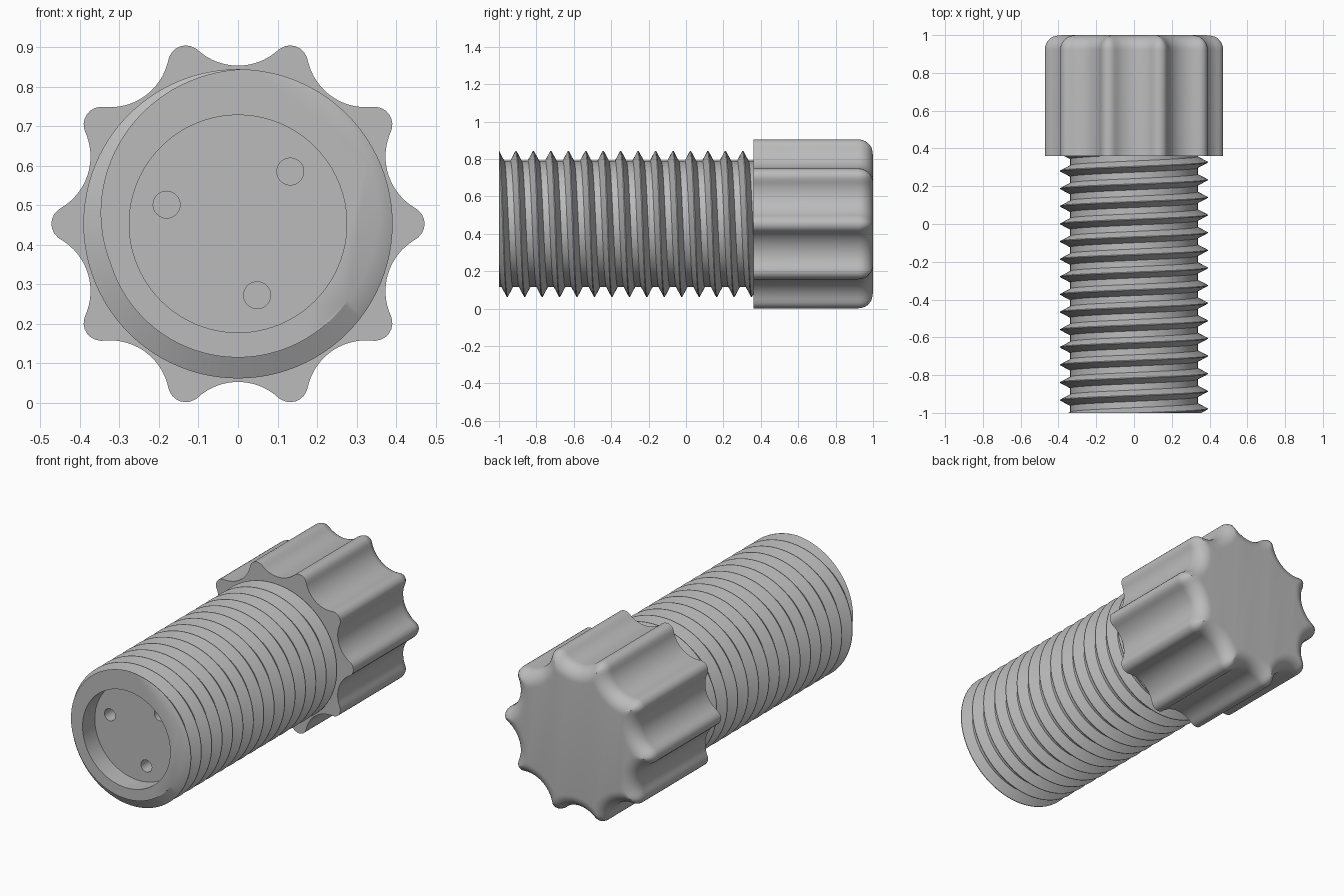
import bpy, bmesh, math
from mathutils import Vector

cube = bpy.data.objects.get("Cube")
if cube:
    bpy.data.objects.remove(cube, do_unlink=True)

AXIS_Z = 0.453
FRONT, COLLAR, BACK = -1.0, 0.36, 1.0

grey = bpy.data.materials.new("plain grey")
grey.use_nodes = True
tone = (0.5, 0.5, 0.5, 1)
grey.diffuse_color = tone
grey.node_tree.nodes["Principled BSDF"].inputs["Base Color"].default_value = tone


def around(radius, angle, y):
    """Point around the bolt axis; angle runs from the top towards +x."""
    return (radius * math.sin(angle), y, AXIS_Z + radius * math.cos(angle))


def finish(bm, name):
    bmesh.ops.recalc_face_normals(bm, faces=bm.faces)
    mesh = bpy.data.meshes.new(name)
    bm.to_mesh(mesh)
    bm.free()
    mesh.materials.append(grey)
    obj = bpy.data.objects.new(name, mesh)
    bpy.context.collection.objects.link(obj)
    return obj


def select(obj):
    bpy.ops.object.select_all(action='DESELECT')
    obj.select_set(True)
    bpy.context.view_layer.objects.active = obj


def smooth(obj, degrees):
    select(obj)
    bpy.ops.object.shade_smooth_by_angle(angle=math.radians(degrees))


def bore(target, x, z, radius, start, end, sides):
    """Cut a round hole along y."""
    bpy.ops.mesh.primitive_cylinder_add(
        vertices=sides, radius=radius, depth=end - start,
        location=(x, (start + end) / 2, z), rotation=(math.pi / 2, 0, 0))
    cutter = bpy.context.object
    cutter.name = "hole_cutter"
    cutter.hide_render = True
    cutter.data.materials.append(grey)
    select(target)
    mod = target.modifiers.new("hole", 'BOOLEAN')
    mod.operation = 'DIFFERENCE'
    mod.solver = 'EXACT'
    mod.object = cutter
    bpy.ops.object.modifier_apply(modifier=mod.name)
    bpy.data.objects.remove(cutter, do_unlink=True)


# Threaded shaft: a right-handed helical strip, trimmed and capped at both ends
PITCH, ROOT, CREST = 0.0933, 0.338, 0.391
STEPS, TURNS = 96, 19
CREST_START = -0.909 - 3 * PITCH
section = [(-0.03, ROOT), (-0.002, CREST), (0.002, CREST), (0.03, ROOT),
           (PITCH - 0.03, ROOT)]
bm = bmesh.new()
previous = None
for i in range(STEPS * TURNS + 1):
    turn = i / STEPS
    row = [bm.verts.new(around(r, turn * math.tau, CREST_START + turn * PITCH + dy))
           for dy, r in section]
    if previous:
        for a in range(len(row) - 1):
            bm.faces.new((previous[a], previous[a + 1], row[a + 1], row[a]))
    previous = row
bmesh.ops.remove_doubles(bm, verts=bm.verts, dist=0.0001)
for y, direction in ((FRONT, -1), (COLLAR + 0.01, 1)):
    bmesh.ops.bisect_plane(bm, geom=bm.verts[:] + bm.edges[:] + bm.faces[:], dist=0.00001,
                           plane_co=Vector((0, y, 0)), plane_no=Vector((0, direction, 0)),
                           clear_outer=True)
bmesh.ops.holes_fill(bm, edges=[e for e in bm.edges if e.is_boundary], sides=0)
shaft = finish(bm, "threaded_shaft")

# Round recess in the shaft end, with three small holes in its floor
FLOOR = FRONT + 0.11
bore(shaft, 0, AXIS_Z, 0.275, FRONT - 0.1, FLOOR, 96)
for k in range(3):
    a = math.radians(45 + 120 * k)
    bore(shaft, 0.187 * math.cos(a), AXIS_Z + 0.187 * math.sin(a),
         0.034, FLOOR - 0.05, FLOOR + 0.1, 32)
smooth(shaft, 30)

# Knob: ten round lobes joined by tangent hollows, with a rolled rear edge
LOBES, PER_LOBE = 10, 24
LOBE_AT, LOBE_R, HOLLOW_R, VALLEY = 0.427, 0.045, 0.151, 0.40
HALF = math.pi / LOBES


def knob_radius(angle, inset):
    """Outline radius at an angle measured from a lobe, moved inwards by inset."""
    from_lobe = abs((angle + HALF) % (2 * HALF) - HALF)
    from_valley = HALF - from_lobe
    centre = Vector((VALLEY + HOLLOW_R, 0))
    lobe = Vector((LOBE_AT * math.cos(HALF), LOBE_AT * math.sin(HALF)))
    if inset < LOBE_R:
        touch = lobe + (centre - lobe).normalized() * (LOBE_R - inset)
        if from_valley > math.atan2(touch.y, touch.x):
            side = LOBE_AT * math.sin(from_lobe)
            return (LOBE_AT * math.cos(from_lobe)
                    + math.sqrt(max(0, (LOBE_R - inset) ** 2 - side ** 2)))
    side = centre.x * math.sin(from_valley)
    return (centre.x * math.cos(from_valley)
            - math.sqrt(max(0, (HOLLOW_R + inset) ** 2 - side ** 2)))


ROLL, ROLL_STEPS = 0.078, 10
levels = [(COLLAR, 0)]
for k in range(ROLL_STEPS + 1):
    a = k / ROLL_STEPS * math.pi / 2
    levels.append((BACK - ROLL + ROLL * math.sin(a), ROLL * (1 - math.cos(a))))
bm = bmesh.new()
count = LOBES * PER_LOBE
rings = []
for y, inset in levels:
    rings.append([bm.verts.new(around(knob_radius(math.tau * i / count, inset),
                                      math.tau * i / count + math.pi / 2, y))
                  for i in range(count)])
for low, high in zip(rings, rings[1:]):
    for i in range(count):
        j = (i + 1) % count
        bm.faces.new((low[i], low[j], high[j], high[i]))
bm.faces.new(rings[0])
bm.faces.new(rings[-1])
knob = finish(bm, "lobed_knob")
smooth(knob, 35)
